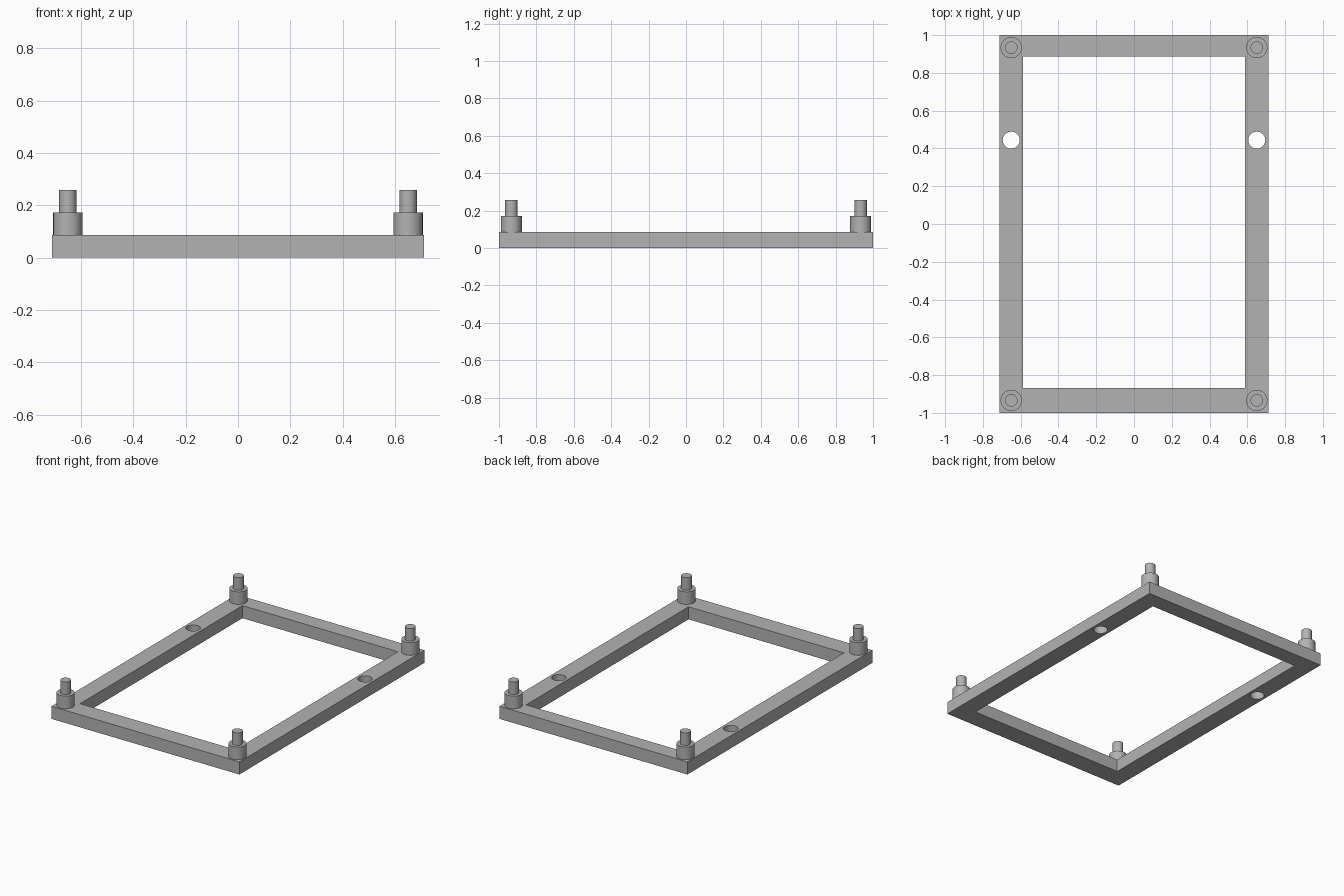
import bpy
import bmesh

cube = bpy.data.objects.get("Cube")
if cube:
    bpy.data.objects.remove(cube, do_unlink=True)

grey = bpy.data.materials.new("plain grey")
grey.use_nodes = True
GREY = (0.45, 0.45, 0.45, 1)
grey.diffuse_color = GREY
grey.node_tree.nodes["Principled BSDF"].inputs["Base Color"].default_value = GREY

HEIGHT = 0.086
POST_X, POST_Y = 0.65, 0.934
HOLE_Y = 0.444


def add_object(name, bm):
    bmesh.ops.recalc_face_normals(bm, faces=bm.faces)
    mesh = bpy.data.meshes.new(name)
    bm.to_mesh(mesh)
    bm.free()
    mesh.materials.append(grey)
    obj = bpy.data.objects.new(name, mesh)
    bpy.context.collection.objects.link(obj)
    return obj


def rectangle(bm, x, y_min, y_max):
    return [bm.verts.new((px, py, 0)) for px, py in
            ((-x, y_min), (x, y_min), (x, y_max), (-x, y_max))]


def shade(obj):
    bpy.ops.object.select_all(action="DESELECT")
    obj.select_set(True)
    bpy.context.view_layer.objects.active = obj
    bpy.ops.object.shade_smooth_by_angle()


def lathe(name, profile, x, y, segments=48):
    """Turn a closed (radius, z) profile around a vertical axis."""
    bm = bmesh.new()
    rings = []
    for radius, z in profile:
        ring = bmesh.ops.create_circle(bm, segments=segments, radius=radius)["verts"]
        for v in ring:
            v.co.x += x
            v.co.y += y
            v.co.z = z
        rings.append(ring)
    for low, high in zip(rings, rings[1:]):
        for i in range(segments):
            j = (i + 1) % segments
            bm.faces.new((low[i], low[j], high[j], high[i]))
    bm.faces.new(rings[0])
    bm.faces.new(rings[-1])
    return add_object(name, bm)


# Rectangular frame, with a slightly wider front rail
bm = bmesh.new()
outer = rectangle(bm, 0.711, -1, 1)
inner = rectangle(bm, 0.588, -0.867, 0.888)
for i in range(4):
    j = (i + 1) % 4
    bm.faces.new((outer[i], outer[j], inner[j], inner[i]))
solid = bmesh.ops.extrude_face_region(bm, geom=bm.faces[:])
for v in solid["geom"]:
    if isinstance(v, bmesh.types.BMVert):
        v.co.z = HEIGHT
frame = add_object("frame", bm)

# Through holes in the side rails
for side, x in (("left", POST_X), ("right", -POST_X)):
    cutter = lathe(side + "_hole_cutter", [(0.045, -0.05), (0.045, HEIGHT + 0.05)], x, HOLE_Y)
    cut = frame.modifiers.new(side + "_hole", "BOOLEAN")
    cut.operation = "DIFFERENCE"
    cut.solver = "EXACT"
    cut.object = cutter
    bpy.context.view_layer.objects.active = frame
    bpy.ops.object.modifier_apply(modifier=cut.name)
    bpy.data.objects.remove(cutter, do_unlink=True)
shade(frame)

# Stepped corner posts: wide collar below, narrow pin above
POST = [(0.056, HEIGHT), (0.056, 0.172), (0.033, 0.172), (0.033, 0.258)]
for side, x in (("left", POST_X), ("right", -POST_X)):
    for end, y in (("front", -POST_Y), ("back", POST_Y)):
        shade(lathe(f"{end}_{side}_post", POST, x, y))
